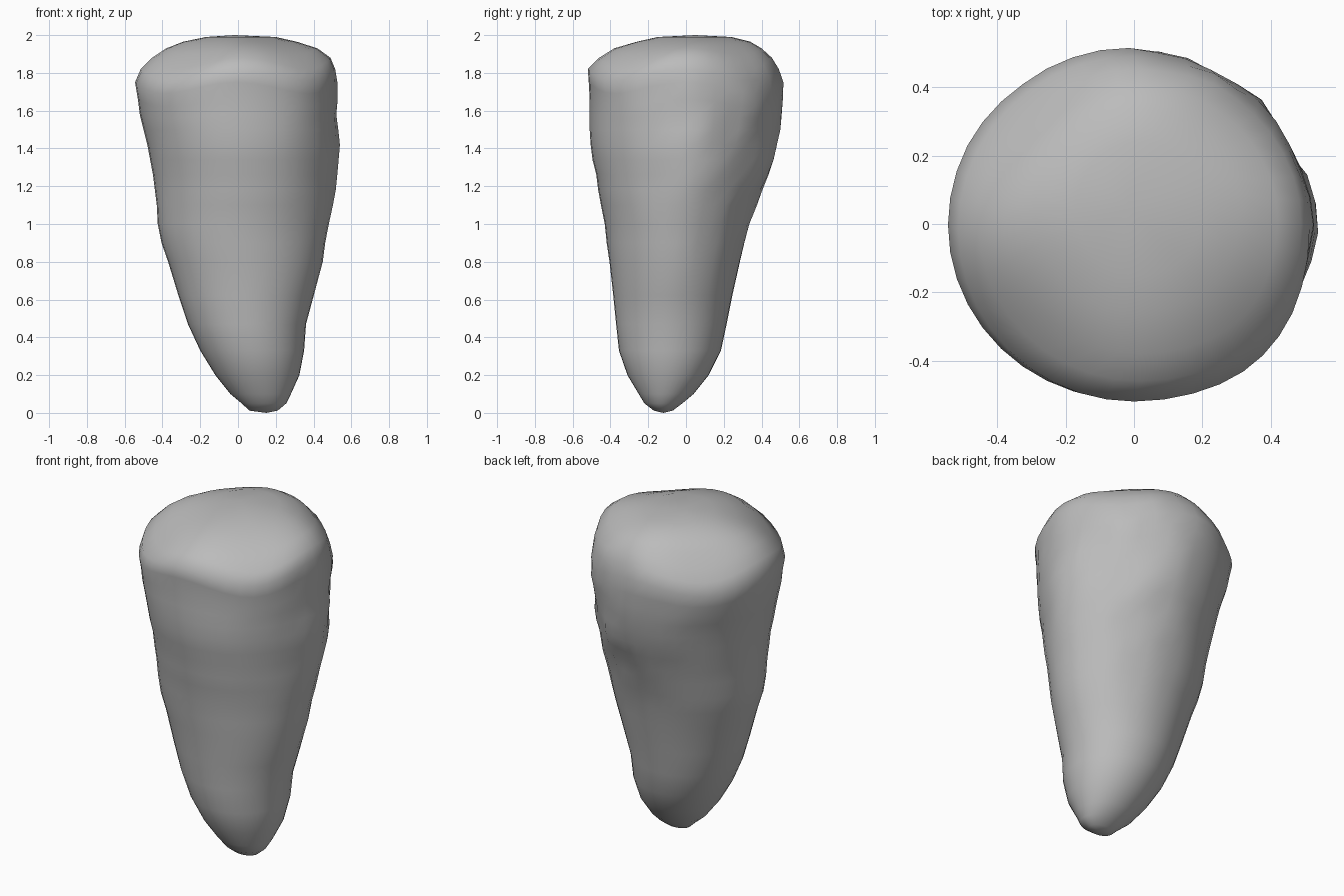
import bpy, bmesh, math
from mathutils import Vector, noise

# Horizontal sections: z, x min, x max, y min, y max
SECTIONS = [
    (0.012, 0.06, 0.21, -0.17, -0.07),
    (0.05, 0.02, 0.255, -0.22, -0.02),
    (0.10, -0.04, 0.28, -0.25, 0.04),
    (0.20, -0.12, 0.325, -0.31, 0.12),
    (0.33, -0.20, 0.35, -0.355, 0.185),
    (0.47, -0.265, 0.36, -0.37, 0.215),
    (0.62, -0.315, 0.40, -0.385, 0.245),
    (0.80, -0.37, 0.445, -0.405, 0.285),
    (0.90, -0.405, 0.455, -0.42, 0.31),
    (1.00, -0.425, 0.47, -0.43, 0.34),
    (1.10, -0.43, 0.48, -0.45, 0.37),
    (1.18, -0.44, 0.485, -0.465, 0.395),
    (1.26, -0.45, 0.49, -0.475, 0.42),
    (1.34, -0.465, 0.495, -0.495, 0.44),
    (1.42, -0.48, 0.50, -0.505, 0.455),
    (1.50, -0.50, 0.505, -0.51, 0.475),
    (1.58, -0.52, 0.51, -0.51, 0.49),
    (1.66, -0.53, 0.515, -0.51, 0.50),
    (1.75, -0.545, 0.515, -0.515, 0.51),
    (1.82, -0.515, 0.515, -0.52, 0.49),
    (1.88, -0.455, 0.49, -0.46, 0.455),
    (1.93, -0.38, 0.42, -0.38, 0.40),
    (1.965, -0.29, 0.31, -0.26, 0.34),
    (1.99, -0.17, 0.20, -0.15, 0.24),
]
SIDES = 40


def power(v, p):
    return math.copysign(abs(v) ** p, v)


def hump(v, centre, width):
    return math.exp(-((v - centre) / width) ** 2)


def ramp(v, lo, hi):
    return max(0, min(1, (v - lo) / (hi - lo)))


# Tapered body: rounded sections joined from tip to flat crown
bm = bmesh.new()
rings = []
for z, x0, x1, y0, y1 in SECTIONS:
    cx, cy, rx, ry = (x0 + x1) / 2, (y0 + y1) / 2, (x1 - x0) / 2, (y1 - y0) / 2
    ring = []
    for i in range(SIDES):
        a = 2 * math.pi * i / SIDES
        deg = (math.degrees(a) + 90) % 360 - 90
        c, s = math.cos(a), math.sin(a)
        # Fuller corner at the front right, near the top
        p = 1 - 0.11 * hump(deg, -45, 40) * ramp(z, 1.0, 1.7)
        # Lumps on the right side and on the upper back
        lump = 0.04 * hump(deg, 6, 24) * hump(z, 1.28, 0.32)
        lump += 0.03 * hump(deg, 85, 32) * hump(z, 1.42, 0.2)
        # Rough chips over the right and upper back
        rough = hump(deg, 45, 60) * ramp(z, 0.7, 1.1) * (1 - ramp(z, 1.75, 1.95))
        lump += 0.025 * rough * noise.noise(Vector((c * 3.5, s * 3.5, z * 6)))
        # Crown edge dips at the corners
        dip = 0.06 * math.sin(2 * a) ** 2 * ramp(z, 1.5, 1.75) * (1 - ramp(z, 1.88, 1.99))
        ring.append(bm.verts.new((cx + rx * power(c, p) + lump * c,
                                  cy + ry * power(s, p) + lump * s, z - dip)))
    rings.append(ring)
for a, b in zip(rings, rings[1:]):
    for i in range(SIDES):
        j = (i + 1) % SIDES
        bm.faces.new((a[i], a[j], b[j], b[i]))
tip = bm.verts.new((0.15, -0.12, 0))
crown = bm.verts.new((-0.02, 0.05, 2.0))
for i in range(SIDES):
    j = (i + 1) % SIDES
    bm.faces.new((rings[0][j], rings[0][i], tip))
    bm.faces.new((rings[-1][i], rings[-1][j], crown))
bmesh.ops.recalc_face_normals(bm, faces=bm.faces)
for f in bm.faces:
    f.smooth = True

mesh = bpy.data.meshes.new("tapered_stone")
bm.to_mesh(mesh)
bm.free()
mat = bpy.data.materials.new("stone_grey")
mat.diffuse_color = (0.5, 0.5, 0.5, 1)
mesh.materials.append(mat)
obj = bpy.data.objects.new("tapered_stone", mesh)
bpy.context.collection.objects.link(obj)
